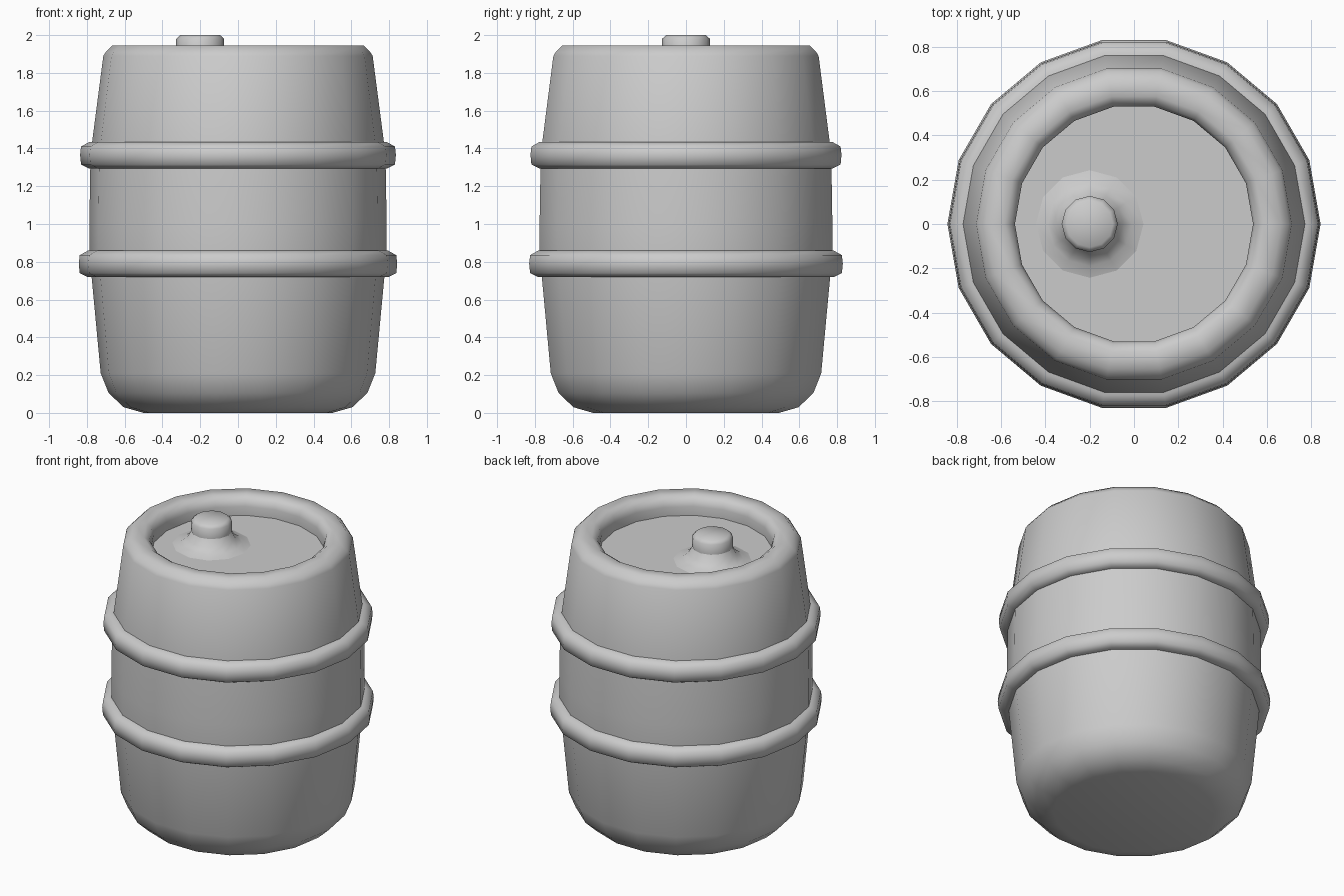
import bpy
import bmesh
from math import cos, sin, tau, radians

if "Cube" in bpy.data.objects:
    bpy.data.objects.remove(bpy.data.objects["Cube"])


def lathe(name, profile, sides, center=(0, 0), closed=False, smooth=50):
    """Spin an (r, z) profile about a vertical axis; r = 0 makes a pole."""
    bm = bmesh.new()
    rings = []
    for r, z in profile:
        if r == 0:
            rings.append([bm.verts.new((center[0], center[1], z))] * sides)
        else:
            rings.append([bm.verts.new((center[0] + r * cos(tau * i / sides),
                                        center[1] + r * sin(tau * i / sides), z))
                          for i in range(sides)])
    pairs = list(zip(rings, rings[1:]))
    if closed:
        pairs.append((rings[-1], rings[0]))
    for a, b in pairs:
        for i in range(sides):
            j = (i + 1) % sides
            bm.faces.new(list(dict.fromkeys((a[i], a[j], b[j], b[i]))))
    bmesh.ops.recalc_face_normals(bm, faces=bm.faces)
    mesh = bpy.data.meshes.new(name)
    bm.to_mesh(mesh)
    bm.free()
    obj = bpy.data.objects.new(name, mesh)
    bpy.context.collection.objects.link(obj)
    bpy.ops.object.select_all(action='DESELECT')
    obj.select_set(True)
    bpy.context.view_layer.objects.active = obj
    bpy.ops.object.shade_smooth_by_angle(angle=radians(smooth))
    return obj


SIDES = 18

# Barrel shell with rounded base, raised rim and sunken lid
lathe("barrel_body", [
    (0, 0), (0.50, 0), (0.605, 0.03), (0.685, 0.105), (0.727, 0.21),
    (0.775, 0.72), (0.787, 0.86), (0.787, 1.0), (0.782, 1.30),
    (0.773, 1.43), (0.713, 1.89), (0.70, 1.91), (0.665, 1.945),
    (0.585, 1.945), (0.55, 1.92), (0.538, 1.88), (0.538, 1.82), (0, 1.82),
], SIDES)

# Two hoops around the belly
for name, z, r in (("lower_hoop", 0.72, 0.843), ("upper_hoop", 1.295, 0.836)):
    lathe(name, [
        (0.74, z), (r - 0.045, z), (r - 0.005, z + 0.02), (r, z + 0.07),
        (r - 0.005, z + 0.115), (r - 0.05, z + 0.14), (0.74, z + 0.14),
    ], SIDES, closed=True, smooth=60)

# Off-centre valve: flared collar and bevelled cap
VALVE = (-0.2, 0)
lathe("valve_collar", [
    (0.25, 1.818), (0.19, 1.835), (0.15, 1.865), (0.118, 1.92), (0, 1.92),
], 12, VALVE)
lathe("valve_cap", [
    (0, 1.912), (0.127, 1.912), (0.127, 1.98), (0.105, 2.0), (0, 2.0),
], 12, VALVE)
